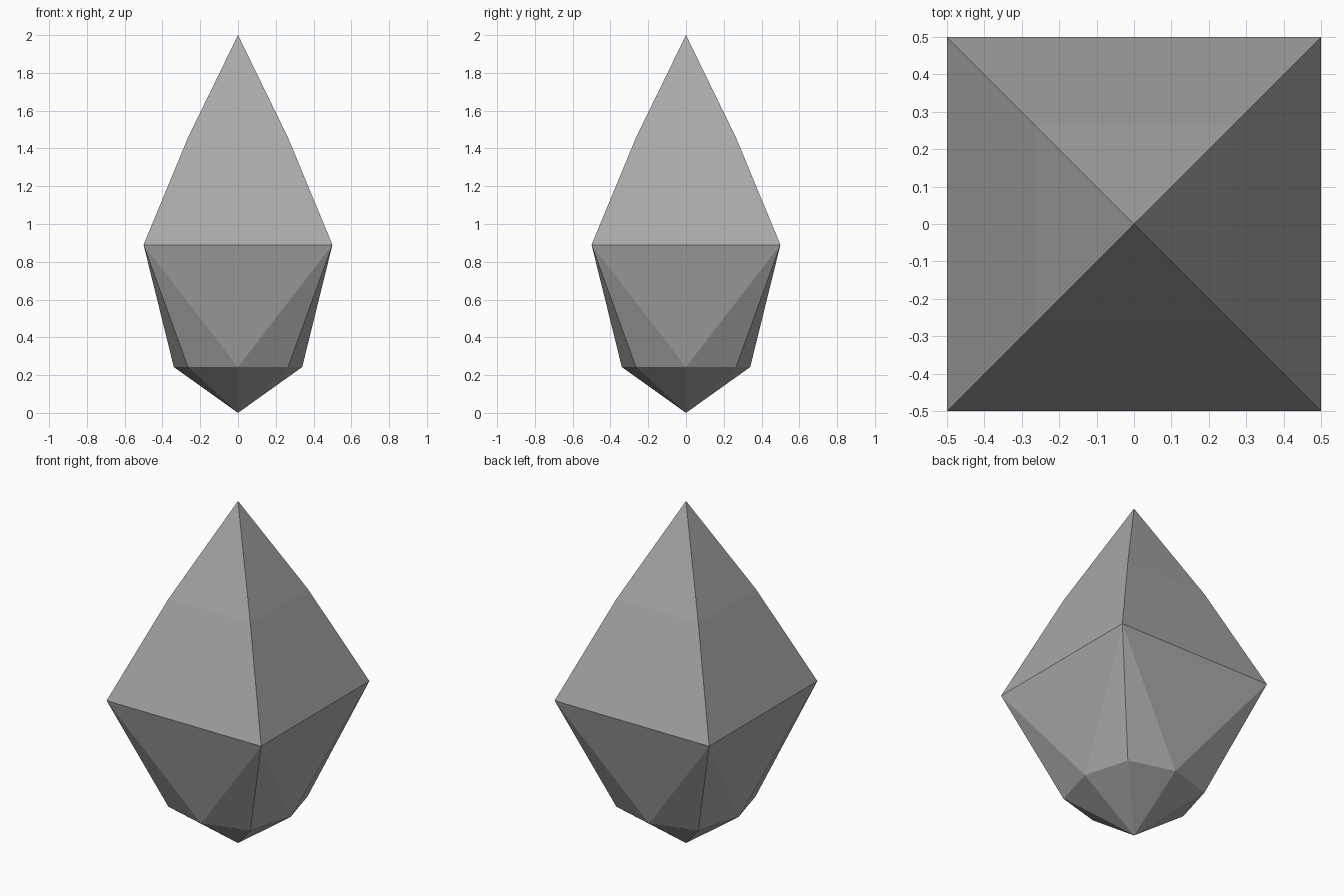
import bpy
import bmesh

if "Cube" in bpy.data.objects:
    bpy.data.objects.remove(bpy.data.objects["Cube"], do_unlink=True)

# Single stone colour
stone = bpy.data.materials.new("grey_stone")
stone.use_nodes = True
grey = (0.4, 0.4, 0.4, 1)
stone.diffuse_color = grey
stone.node_tree.nodes["Principled BSDF"].inputs["Base Color"].default_value = grey

CORNERS = [(-1, -1), (1, -1), (1, 1), (-1, 1)]
MIDDLES = [(0, -1), (1, 0), (0, 1), (-1, 0)]

bm = bmesh.new()


def ring(directions, half, z):
    return [bm.verts.new((x * half, y * half, z)) for x, y in directions]


tip = bm.verts.new((0, 0, 2))
shoulder = ring(CORNERS, 0.265, 1.457)
girdle = ring(CORNERS, 0.5, 0.89)
low_corners = ring(CORNERS, 0.265, 0.243)
low_middles = ring(MIDDLES, 0.34, 0.243)
base = bm.verts.new((0, 0, 0))

for i in range(4):
    j = (i + 1) % 4
    mid, low_a, low_b = low_middles[i], low_corners[i], low_corners[j]
    facets = [
        # Upper spire
        (shoulder[i], shoulder[j], tip),
        (girdle[i], girdle[j], shoulder[j], shoulder[i]),
        # Tapered lower body
        (girdle[i], mid, girdle[j]),
        (girdle[i], low_a, mid),
        (girdle[j], mid, low_b),
        # Bottom point
        (low_a, base, mid),
        (mid, base, low_b),
    ]
    for facet in facets:
        bm.faces.new(facet)

bmesh.ops.recalc_face_normals(bm, faces=bm.faces[:])
mesh = bpy.data.meshes.new("crystal")
bm.to_mesh(mesh)
bm.free()
mesh.materials.append(stone)
crystal = bpy.data.objects.new("crystal", mesh)
bpy.context.collection.objects.link(crystal)
